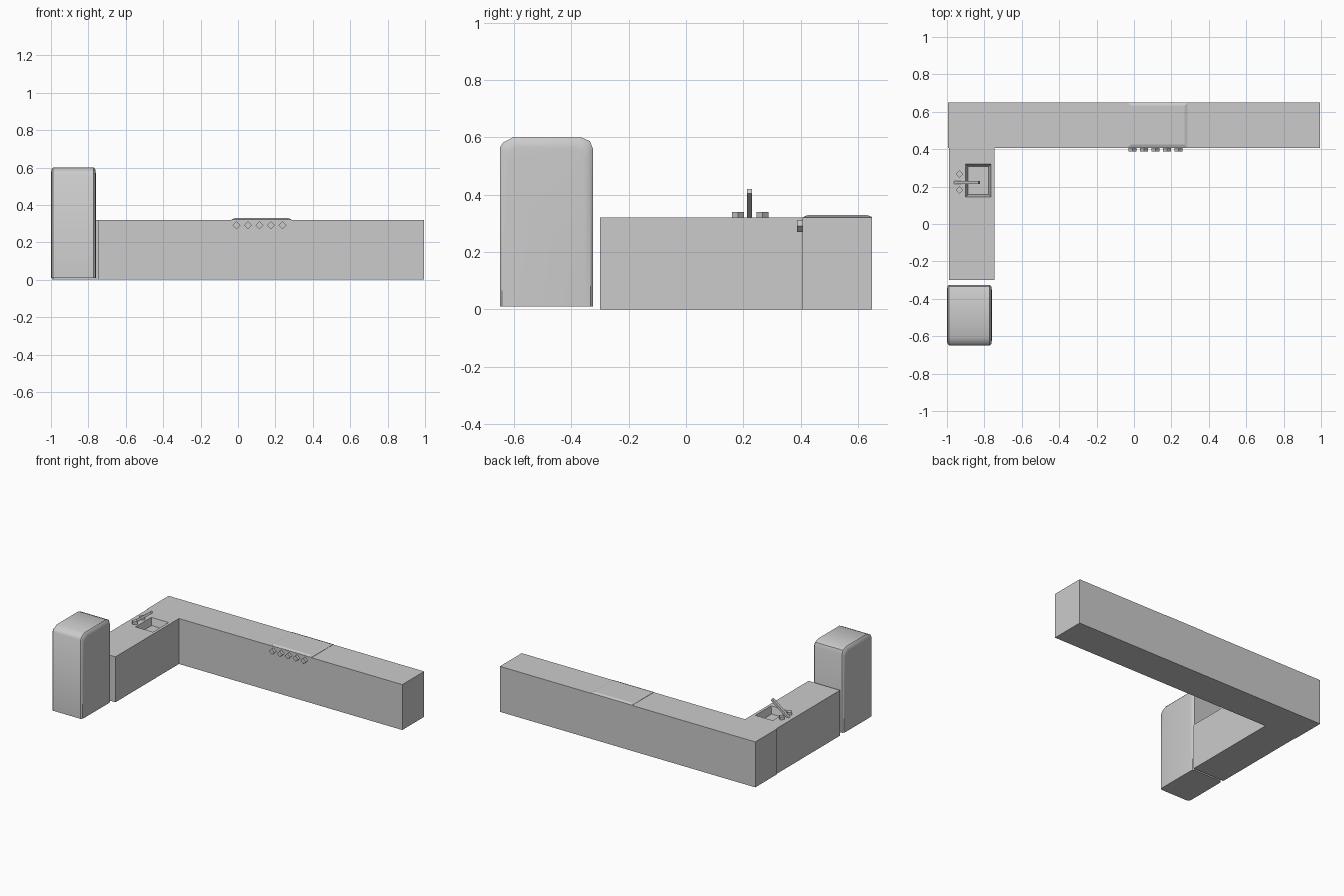
import bpy, bmesh
from mathutils import Matrix, Vector

if "Cube" in bpy.data.objects:
    bpy.data.objects.remove(bpy.data.objects["Cube"])

grey = bpy.data.materials.new("light grey")
grey.diffuse_color = (0.6, 0.6, 0.6, 1)
grey.use_nodes = True
grey.node_tree.nodes["Principled BSDF"].inputs["Base Color"].default_value = grey.diffuse_color


def finish(name, bm):
    bmesh.ops.recalc_face_normals(bm, faces=bm.faces[:])
    me = bpy.data.meshes.new(name)
    bm.to_mesh(me)
    bm.free()
    me.materials.append(grey)
    ob = bpy.data.objects.new(name, me)
    bpy.context.collection.objects.link(ob)
    return ob


def box_bm(lo, hi):
    bm = bmesh.new()
    lo, hi = Vector(lo), Vector(hi)
    m = Matrix.Translation((lo + hi) / 2) @ Matrix.Diagonal((hi - lo).to_4d())
    bmesh.ops.create_cube(bm, size=1, matrix=m)
    return bm


def loft(name, rings):
    bm = bmesh.new()
    vs = [[bm.verts.new(p) for p in r] for r in rings]
    n = len(vs[0])
    for a, b in zip(vs, vs[1:]):
        for i in range(n):
            j = (i + 1) % n
            bm.faces.new((a[i], a[j], b[j], b[i]))
    bm.faces.new(vs[0])
    bm.faces.new(vs[-1])
    return finish(name, bm)


def knob(name, centre, depth, axis):
    # four-sided knob, standing on a corner
    bm = bmesh.new()
    rot = Matrix.Rotation(1.5707963, 4, 'X') if axis == 'Y' else Matrix()
    bmesh.ops.create_cone(bm, cap_ends=True, segments=4, radius1=0.021, radius2=0.021,
                          depth=depth, matrix=Matrix.Translation(centre) @ rot)
    finish(name, bm)


# long back counter
finish("back_counter", box_bm((-0.995, 0.407, 0), (0.995, 0.65, 0.32)))

# side counter with a sunken sink basin
X0, X1, Y0, Y1 = -0.90, -0.765, 0.145, 0.32
bm = box_bm((-0.99, -0.30, 0), (-0.745, 0.407, 0.32))
for co, no in (((X0, 0, 0), (1, 0, 0)), ((X1, 0, 0), (1, 0, 0)),
               ((0, Y0, 0), (0, 1, 0)), ((0, Y1, 0), (0, 1, 0))):
    bmesh.ops.bisect_plane(bm, geom=bm.verts[:] + bm.edges[:] + bm.faces[:],
                           plane_co=co, plane_no=no)
mid = Vector(((X0 + X1) / 2, (Y0 + Y1) / 2, 0.32))
top = min(bm.faces, key=lambda f: (f.calc_center_median() - mid).length)
floor = bmesh.ops.extrude_discrete_faces(bm, faces=[top])["faces"][0]
for v in floor.verts:
    v.co.x = mid.x + (v.co.x - mid.x) * 0.82
    v.co.y = mid.y + (v.co.y - mid.y) * 0.86
    v.co.z -= 0.05
finish("sink_counter", bm)

# slanted tap spout
spout = [(-0.963, 0.32), (-0.947, 0.312), (-0.823, 0.405), (-0.832, 0.42)]
loft("tap_spout", [[(x, y, z) for x, z in spout] for y in (0.213, 0.231)])

# tap handles
for i, y in enumerate((0.182, 0.267)):
    knob(f"tap_handle_{i + 1}", (-0.933, y, 0.33), 0.02, 'Z')

# raised stove top with sloping rim
loft("stove_top", [
    [(-0.035, 0.408, 0.315), (0.287, 0.408, 0.315), (0.287, 0.65, 0.315), (-0.035, 0.65, 0.315)],
    [(-0.035, 0.408, 0.322), (0.287, 0.408, 0.322), (0.287, 0.65, 0.322), (-0.035, 0.65, 0.322)],
    [(-0.018, 0.425, 0.329), (0.270, 0.425, 0.329), (0.270, 0.633, 0.329), (-0.018, 0.633, 0.329)]])

# stove knobs
for i in range(5):
    knob(f"stove_knob_{i + 1}", (-0.008 + 0.0615 * i, 0.398, 0.291), 0.022, 'Y')

# fridge: rounded side profile, drawn in towards both sides
profile = [(-0.65, 0.01), (-0.65, 0.565), (-0.638, 0.583), (-0.605, 0.6),
           (-0.365, 0.6), (-0.335, 0.587), (-0.325, 0.56), (-0.325, 0.01)]
rings = []
for x, s in ((-1, 1), (-0.997, 0.3), (-0.988, 0), (-0.772, 0), (-0.763, 0.3), (-0.76, 1)):
    rings.append([(x, -0.4875 + (y + 0.4875) * (1 - 0.17 * s),
                   0.01 + (z - 0.01) * (1 - 0.058 * s)) for y, z in profile])
fridge = loft("fridge", rings)
bpy.context.view_layer.objects.active = fridge
fridge.select_set(True)
bpy.ops.object.shade_smooth_by_angle(angle=0.6)
